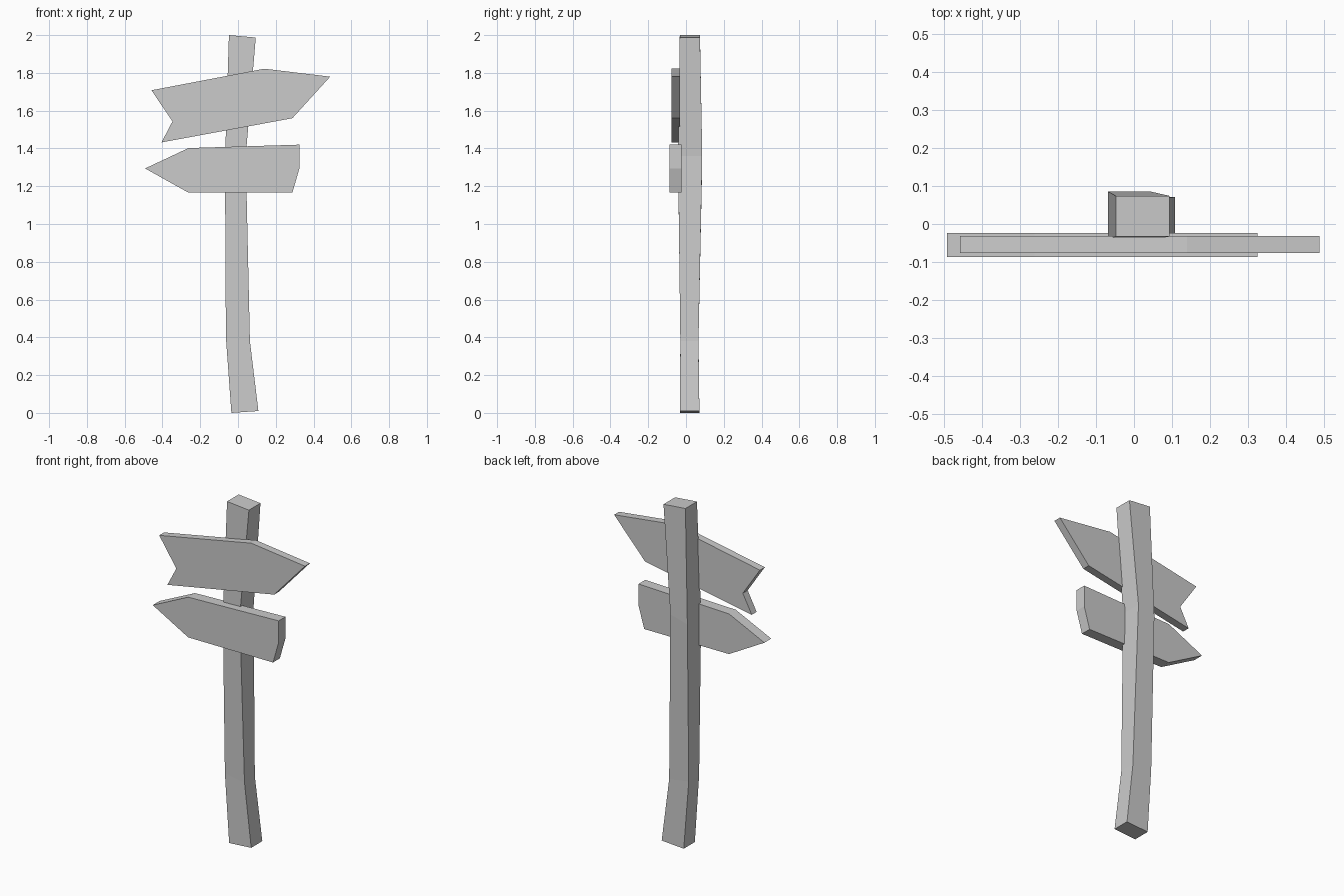
import bpy, bmesh

if "Cube" in bpy.data.objects:
    bpy.data.objects.remove(bpy.data.objects["Cube"])


def finish(name, bm):
    bmesh.ops.recalc_face_normals(bm, faces=bm.faces)
    mesh = bpy.data.meshes.new(name)
    bm.to_mesh(mesh)
    bm.free()
    obj = bpy.data.objects.new(name, mesh)
    bpy.context.collection.objects.link(obj)
    return obj


def loft(name, rings):
    """Skin a stack of equal-length point rings and cap both ends."""
    bm = bmesh.new()
    loops = [[bm.verts.new(p) for p in ring] for ring in rings]
    n = len(loops[0])
    for a, b in zip(loops, loops[1:]):
        for i in range(n):
            j = (i + 1) % n
            bm.faces.new((a[i], a[j], b[j], b[i]))
    bm.faces.new(loops[0][::-1])
    bm.faces.new(loops[-1])
    return finish(name, bm)


def post_ring(x0, x1, y0, y1, z0, z1):
    """Four-sided section whose left and right edges differ in height."""
    return [(x0, y0, z0), (x1, y0, z1), (x1, y1, z1), (x0, y1, z0)]


def board(name, outline, front, back):
    return loft(name, [[(x, y, z) for x, z in outline] for y in (front, back)])


# Crooked square post
loft("post", [
    post_ring(-0.035, 0.108, -0.032, 0.071, 0.0, 0.01),
    post_ring(-0.064, 0.063, -0.030, 0.066, 0.40, 0.38),
    post_ring(-0.069, 0.041, -0.042, 0.086, 1.33, 1.36),
    post_ring(-0.048, 0.094, -0.033, 0.074, 2.0, 1.987),
])

# Upper board, pointing right with a notched tail
board("upper_sign", [
    (-0.458, 1.708), (-0.347, 1.543), (-0.405, 1.432),
    (0.288, 1.56), (0.488, 1.78), (0.14, 1.822),
], -0.076, -0.031)

# Lower board, pointing left with a blunt tail
board("lower_sign", [
    (-0.492, 1.294), (-0.262, 1.166), (0.288, 1.166),
    (0.325, 1.294), (0.325, 1.42), (-0.262, 1.402),
], -0.087, -0.024)
